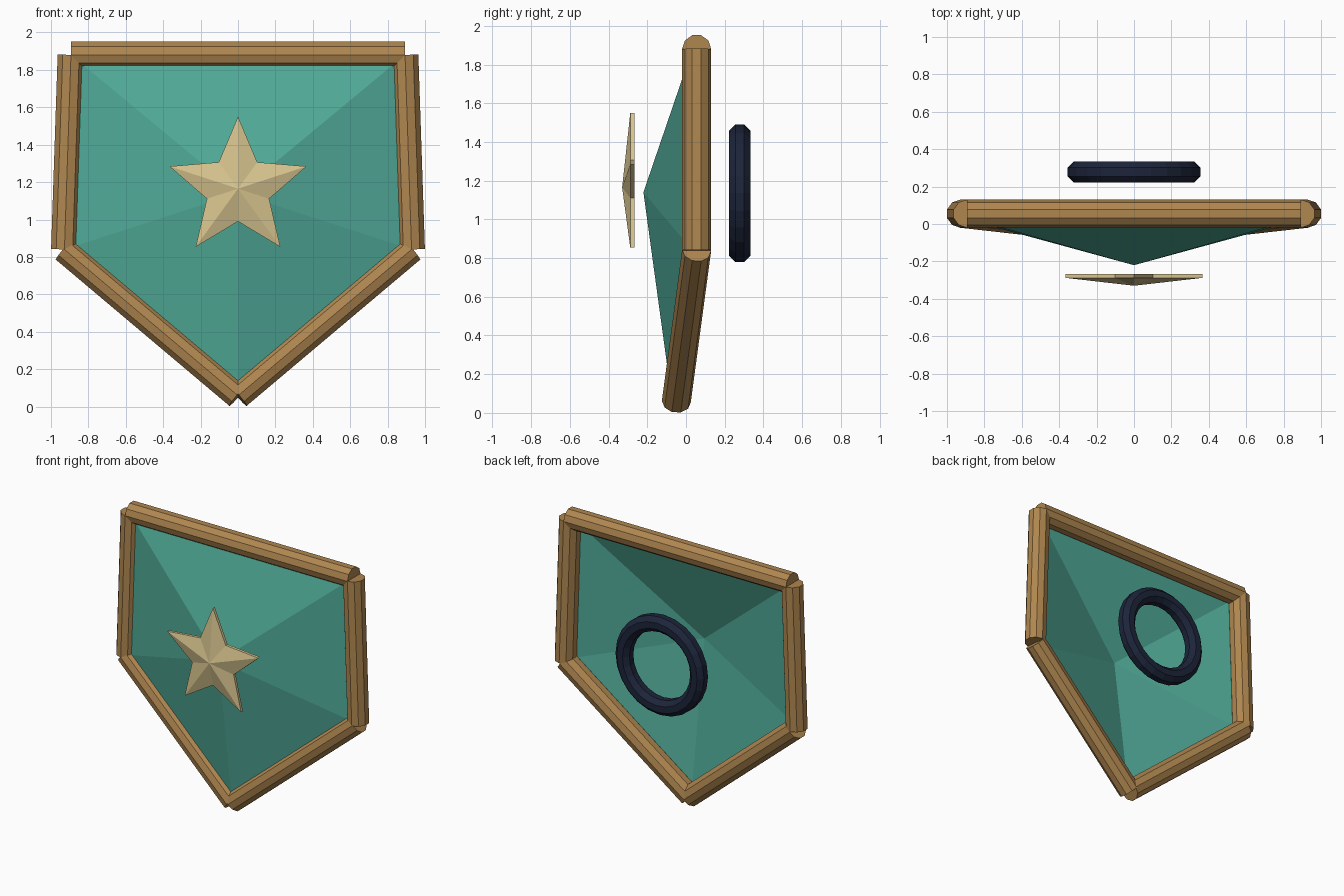
import bpy, math
from mathutils import Matrix, Vector

if "Cube" in bpy.data.objects:
    bpy.data.objects.remove(bpy.data.objects["Cube"])


def material(name, rgb):
    m = bpy.data.materials.new(name)
    m.diffuse_color = (*rgb, 1)
    m.use_nodes = True
    m.node_tree.nodes["Principled BSDF"].inputs["Base Color"].default_value = m.diffuse_color
    return m


def mesh_object(name, verts, faces, mat):
    me = bpy.data.meshes.new(name)
    me.from_pydata(verts, [], faces)
    me.materials.append(mat)
    ob = bpy.data.objects.new(name, me)
    bpy.context.collection.objects.link(ob)
    return ob


wood = material("wood", (0.43, 0.24, 0.08))
teal = material("teal", (0.08, 0.40, 0.31))
gold = material("gold", (0.68, 0.55, 0.27))
navy = material("navy", (0.012, 0.018, 0.042))

# Shield outline: the five frame corners
corners = [Vector(c) for c in ((-0.893, 0.055, 1.88), (0.893, 0.055, 1.88),
                               (0.928, 0.055, 0.84), (0, -0.05, 0.058),
                               (-0.928, 0.055, 0.84))]


# Frame: ten-sided bars running corner to corner
def bar(name, a, b, radius=0.075, sides=10):
    axis = (b - a).normalized()
    u = Vector((0, -1, 0))
    u = (u - axis * u.dot(axis)).normalized()
    w = axis.cross(u)
    ring = [radius * (u * math.cos(t) + w * math.sin(t))
            for t in (2 * math.pi * i / sides for i in range(sides))]
    verts = [a + p for p in ring] + [b + p for p in ring]
    faces = [(i, (i + 1) % sides, (i + 1) % sides + sides, i + sides) for i in range(sides)]
    faces += [tuple(reversed(range(sides))), tuple(range(sides, 2 * sides))]
    mesh_object(name, verts, faces, wood)


names = ["frame_top", "frame_right", "frame_lower_right", "frame_lower_left", "frame_left"]
for i, name in enumerate(names):
    bar(name, corners[i], corners[(i + 1) % 5])

# Panel: thin faceted sheet rising to a point at the front
panel = mesh_object("shield_panel",
                    [c + Vector((0, -0.022, 0)) for c in corners] + [(0, -0.22, 1.14)],
                    [((i + 1) % 5, i, 5) for i in range(5)], teal)
solid = panel.modifiers.new("thickness", 'SOLIDIFY')
solid.thickness = 0.01
solid.offset = -1

# Star: raised facets in front, flat back
outline = []
for i in range(10):
    r = 0.385 if i % 2 == 0 else 0.175
    t = math.pi * i / 5
    outline.append((r * math.sin(t), 1.165 + r * math.cos(t)))
verts = [(x, -0.288, z) for x, z in outline] + [(x, -0.267, z) for x, z in outline]
verts.append((0, -0.33, 1.165))
faces = [tuple(range(10, 20))]
for i in range(10):
    j = (i + 1) % 10
    faces += [(j, i, 20), (i, j, j + 10, i + 10)]
mesh_object("star", verts, faces, gold)

# Hand grip: low-poly ring behind the panel
major, minor = 24, 8
verts, faces = [], []
for i in range(major):
    a = 2 * math.pi * i / major
    for k in range(minor):
        b = 2 * math.pi * (k + 0.5) / minor
        r = 0.30 + 0.06 * math.cos(b)
        verts.append((r * math.cos(a), 0.278 + 0.06 * math.sin(b), 1.135 + r * math.sin(a)))
        n, l = (i + 1) % major, (k + 1) % minor
        faces.append((i * minor + k, i * minor + l, n * minor + l, n * minor + k))
mesh_object("grip_ring", verts, faces, navy)
